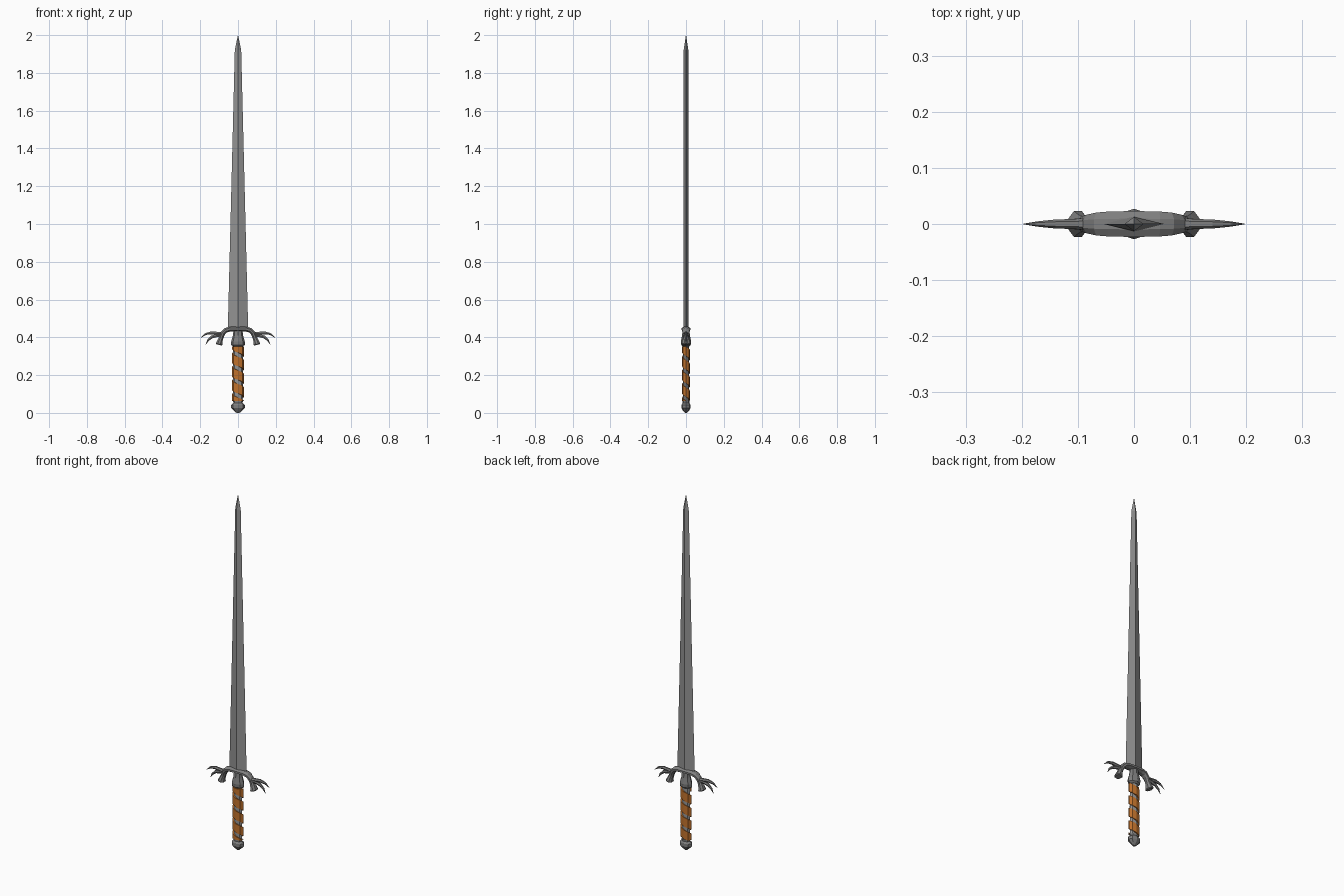
import bpy, bmesh, math
from mathutils import Vector

if "Cube" in bpy.data.objects:
    bpy.data.objects.remove(bpy.data.objects["Cube"])


def material(name, r, g, b):
    m = bpy.data.materials.new(name)
    m.diffuse_color = (r, g, b, 1)
    m.use_nodes = True
    m.node_tree.nodes["Principled BSDF"].inputs["Base Color"].default_value = m.diffuse_color
    return m


steel = material("blade_steel", 0.29, 0.29, 0.29)
iron = material("dark_iron", 0.21, 0.21, 0.21)
leather = material("leather", 0.52, 0.165, 0.025)


def finish(name, rings, mat=iron):
    """Skin a list of equally sized vertex rings into a flat-shaded object."""
    bm = bmesh.new()
    vr = [[bm.verts.new(p) for p in ring] for ring in rings]
    n = len(vr[0])
    for a, b in zip(vr, vr[1:]):
        for i in range(n):
            j = (i + 1) % n
            bm.faces.new((a[i], a[j], b[j], b[i]))
    bm.faces.new(vr[0])
    bm.faces.new(vr[-1])
    bmesh.ops.recalc_face_normals(bm, faces=bm.faces)
    me = bpy.data.meshes.new(name)
    bm.to_mesh(me)
    bm.free()
    ob = bpy.data.objects.new(name, me)
    bpy.context.collection.objects.link(ob)
    me.materials.append(mat)
    return ob


def lathe(name, profile, sides, mat=iron):
    """Stack elliptical rings given as (z, half width x, half depth y)."""
    ang = [2 * math.pi * i / sides for i in range(sides)]
    return finish(name, [[(rx * math.cos(a), ry * math.sin(a), z) for a in ang]
                         for z, rx, ry in profile], mat)


def sweep(name, path, sides=8, side=1):
    """Sweep an oval along (x, z, half thickness, half depth y) points."""
    pts = [Vector((x * side, 0, z)) for x, z, _, _ in path]
    rings = []
    for i, (_, _, rn, ry) in enumerate(path):
        t = (pts[min(i + 1, len(pts) - 1)] - pts[max(i - 1, 0)]).normalized()
        nrm = Vector((-t.z, 0, t.x))
        ring = []
        for k in range(sides):
            a = 2 * math.pi * (k + 0.5) / sides
            ring.append(pts[i] + nrm * rn * math.cos(a) + Vector((0, ry * math.sin(a), 0)))
        rings.append(ring)
    return finish(name, rings)


# Blade: tapering diamond section
lathe("blade", [(0.44, 0.054, 0.0135), (1.92, 0.017, 0.0125),
                (2.0, 0.0005, 0.0005)], 4, steel)

# Pommel, grip core and collar under the guard
lathe("pommel", [(0.0, 0.008, 0.006), (0.012, 0.022, 0.016), (0.026, 0.036, 0.025),
                 (0.042, 0.036, 0.025), (0.052, 0.024, 0.018), (0.062, 0.026, 0.018)], 8)
lathe("grip_core", [(0.055, 0.025, 0.015), (0.2, 0.026, 0.016), (0.365, 0.025, 0.015)], 8, steel)
lathe("collar", [(0.352, 0.025, 0.017), (0.36, 0.036, 0.025), (0.378, 0.036, 0.027),
                 (0.41, 0.027, 0.021), (0.435, 0.024, 0.018)], 8)

# Spiral leather wrap around the grip
turns, steps, pitch, band = 4.6, 8, 0.072, 0.05
rings = []
for i in range(int(turns * steps) + 1):
    a = 2 * math.pi * i / steps
    z0 = 0.038 + pitch * i / steps
    lo = min(max(z0 - band / 2, 0.062), 0.349)
    hi = min(max(z0 + band / 2, 0.064), 0.351)
    c, s = math.cos(a), -math.sin(a)
    rings.append([(0.022 * c, 0.013 * s, lo), (0.033 * c, 0.021 * s, lo),
                  (0.033 * c, 0.021 * s, hi), (0.022 * c, 0.013 * s, hi)])
finish("grip_wrap", rings, leather)

# Guard: arched crossbar
half = [(0.045, 0.443, 0.014, 0.024), (0.065, 0.437, 0.014, 0.022),
        (0.08, 0.422, 0.014, 0.018), (0.088, 0.402, 0.012, 0.015)]
bar = [(-x, z, n, y) for x, z, n, y in reversed(half)] + [(0, 0.444, 0.014, 0.025)] + half
sweep("crossbar", bar)

# Guard ends: flared stub and curved claws on both sides
for tag, s in (("left", -1), ("right", 1)):
    sweep("stub_" + tag, [(0.084, 0.412, 0.013, 0.015), (0.09, 0.395, 0.013, 0.015),
                          (0.096, 0.38, 0.015, 0.02), (0.1, 0.364, 0.019, 0.025),
                          (0.101, 0.36, 0.015, 0.02)], side=s)
    sweep("upper_claw_" + tag, [(0.072, 0.418, 0.010, 0.013), (0.105, 0.42, 0.010, 0.009),
                                (0.14, 0.424, 0.009, 0.008), (0.17, 0.418, 0.006, 0.005),
                                (0.197, 0.398, 0.0006, 0.0006)], 6, s)
    sweep("lower_claw_" + tag, [(0.078, 0.412, 0.010, 0.012), (0.11, 0.41, 0.010, 0.009),
                                (0.138, 0.402, 0.009, 0.007), (0.158, 0.385, 0.006, 0.005),
                                (0.172, 0.36, 0.0006, 0.0006)], 6, s)
